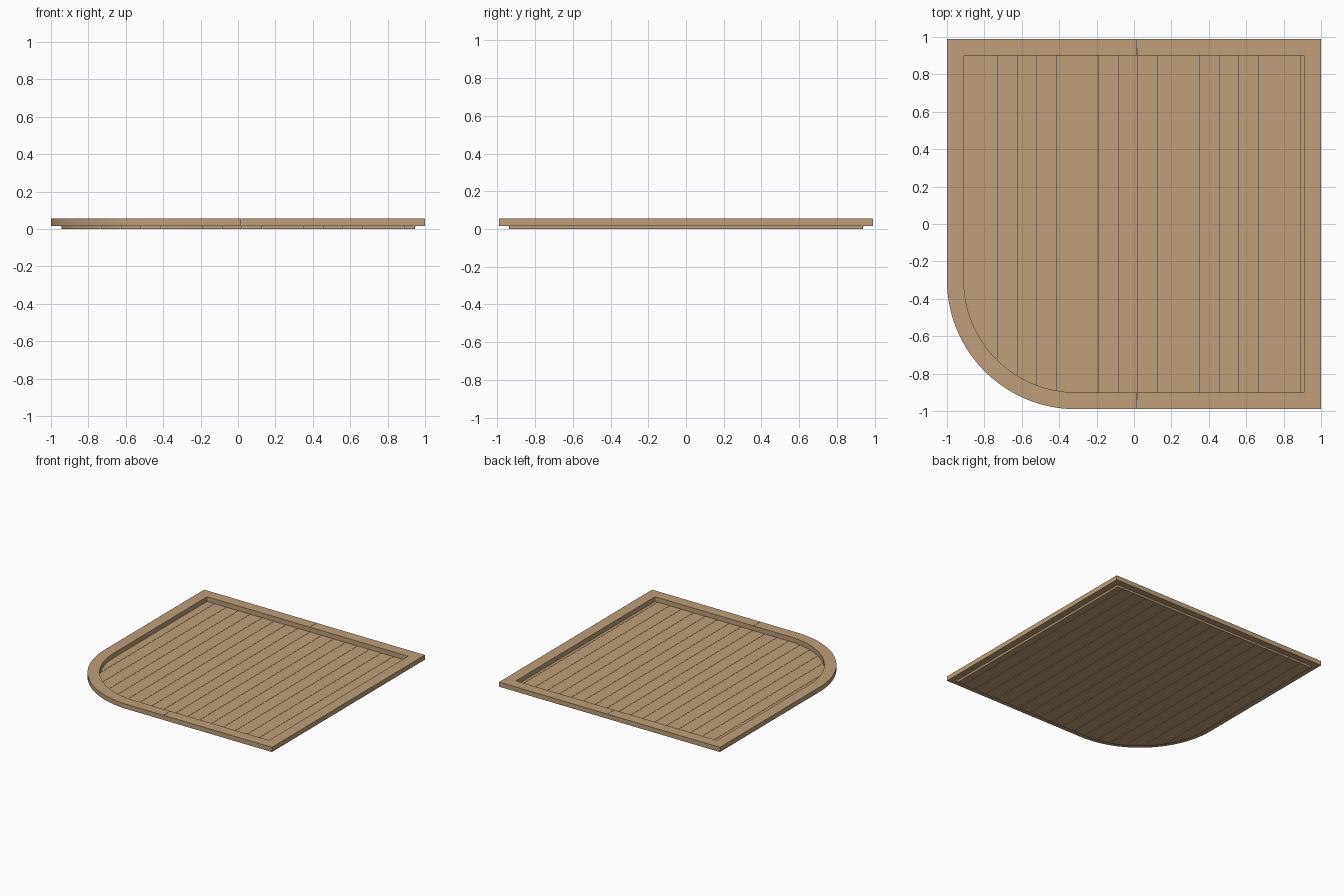
import bpy, bmesh, math

if "Cube" in bpy.data.objects:
    bpy.data.objects.remove(bpy.data.objects["Cube"])

wood = bpy.data.materials.new("light_wood")
wood.diffuse_color = (0.51, 0.345, 0.198, 1)
wood.use_nodes = True
wood.node_tree.nodes["Principled BSDF"].inputs["Base Color"].default_value = wood.diffuse_color

CX, CY = -0.31, -0.30          # centre of the rounded corner
SPLIT = 0.018                  # joint where the two frame halves meet
Z_RIM, Z_TOP = 0.017, 0.055
ARC = 48


def finish(name, bm):
    bmesh.ops.recalc_face_normals(bm, faces=bm.faces)
    me = bpy.data.meshes.new(name)
    bm.to_mesh(me)
    bm.free()
    ob = bpy.data.objects.new(name, me)
    bpy.context.collection.objects.link(ob)
    me.materials.append(wood)
    bpy.context.view_layer.objects.active = ob
    ob.select_set(True)
    bpy.ops.object.shade_smooth_by_angle(angle=math.radians(30))
    ob.select_set(False)


def extrude_up(bm, faces, h):
    ext = bmesh.ops.extrude_face_region(bm, geom=faces)
    verts = [v for v in ext["geom"] if isinstance(v, bmesh.types.BMVert)]
    bmesh.ops.translate(bm, verts=verts, vec=(0, 0, h))


def arc(r):
    # left end of the arc round to its bottom end
    return [(CX + r * math.cos(a), CY + r * math.sin(a))
            for a in (math.pi + math.pi / 2 * i / ARC for i in range(ARC + 1))]


def frame_half(name, outer, inner):
    bm = bmesh.new()
    o = [bm.verts.new((x, y, Z_RIM)) for x, y in outer]
    n = [bm.verts.new((x, y, Z_RIM)) for x, y in inner]
    faces = [bm.faces.new((o[i], o[i + 1], n[i + 1], n[i])) for i in range(len(o) - 1)]
    extrude_up(bm, faces, Z_TOP - Z_RIM)
    finish(name, bm)


# Raised frame: rounded left half and square right half
def left_path(hx, hy, r):
    return [(SPLIT - 0.001, hy), (-hx, hy)] + arc(r) + [(SPLIT - 0.001, -hy)]


def right_path(hx, hy):
    return [(SPLIT + 0.001, -hy), (hx, -hy), (hx, hy), (SPLIT + 0.001, hy)]


frame_half("frame_left", left_path(1.0, 0.99, 0.69), left_path(0.91, 0.90, 0.60))
frame_half("frame_right", right_path(1.0, 0.99), right_path(0.91, 0.90))

# Floor planks, trimmed to the rounded corner
BX, BY, BR, PITCH, GAP = 0.945, 0.937, 0.636, 0.108, 0.002


def lower_y(x):
    if x >= CX:
        return -BY
    return CY - math.sqrt(max(0, BR ** 2 - (x - CX) ** 2))


for k in range(18):
    x0 = max(-BX, -0.95 + PITCH * k + GAP / 2)
    x1 = min(BX, -0.95 + PITCH * (k + 1) - GAP / 2)
    pts = [(x0, BY), (x0, lower_y(x0))]
    pts += [p for p in arc(BR) if x0 + 0.001 < p[0] < x1 - 0.001]
    pts += [(x1, lower_y(x1)), (x1, BY)]
    bm = bmesh.new()
    face = bm.faces.new([bm.verts.new((x, y, 0)) for x, y in pts])
    extrude_up(bm, [face], Z_RIM)
    finish(f"floor_plank_{k + 1}", bm)
